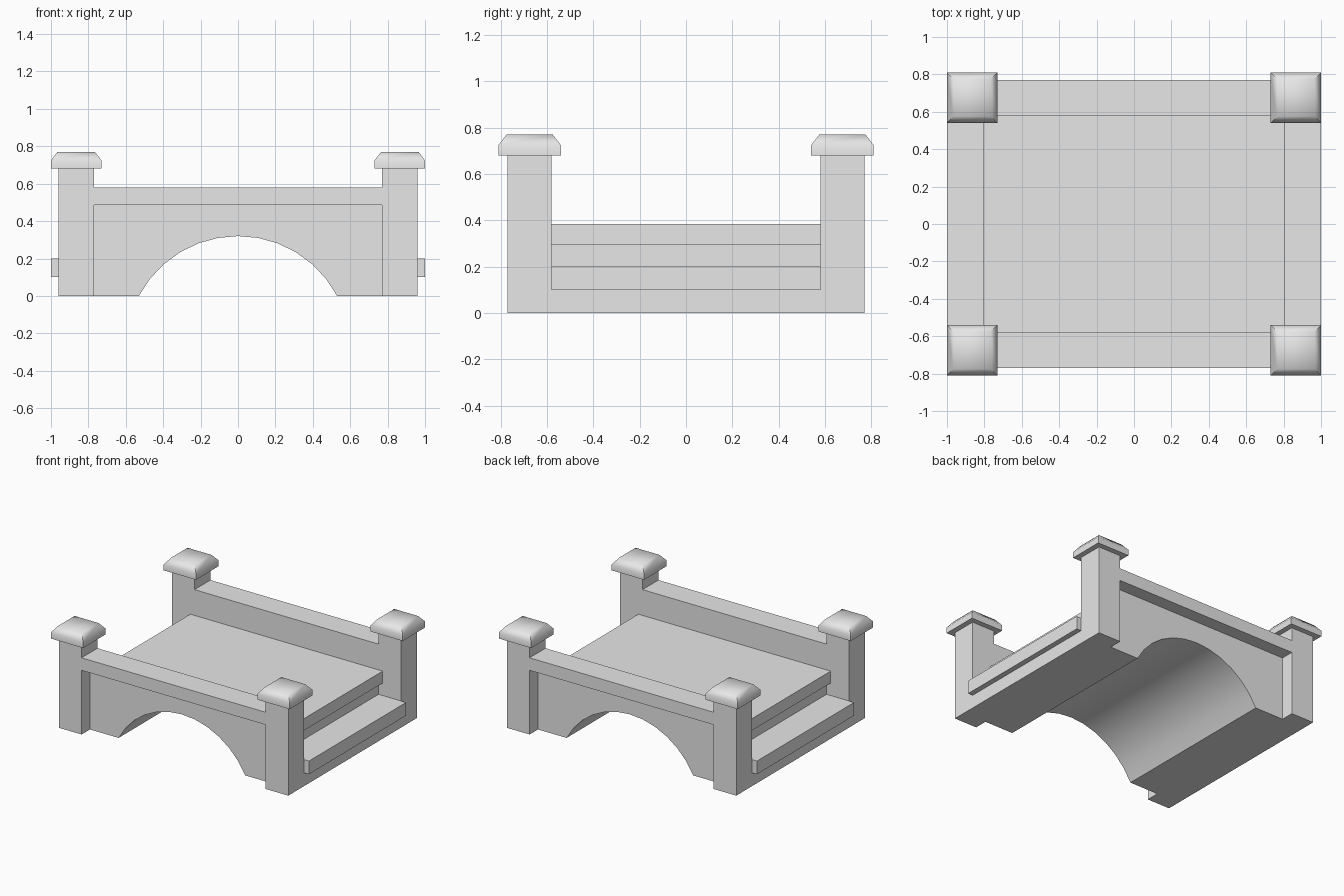
import bpy, bmesh, math

if "Cube" in bpy.data.objects:
    bpy.data.objects.remove(bpy.data.objects["Cube"], do_unlink=True)

stone = bpy.data.materials.new("grey stone")
stone.use_nodes = True
stone.diffuse_color = (0.8, 0.8, 0.8, 1)
stone.node_tree.nodes["Principled BSDF"].inputs["Base Color"].default_value = stone.diffuse_color


def finish(name, bm, smooth_angle=0):
    bmesh.ops.recalc_face_normals(bm, faces=bm.faces)
    mesh = bpy.data.meshes.new(name)
    bm.to_mesh(mesh)
    bm.free()
    mesh.materials.append(stone)
    obj = bpy.data.objects.new(name, mesh)
    bpy.context.collection.objects.link(obj)
    if smooth_angle:
        bpy.ops.object.select_all(action='DESELECT')
        obj.select_set(True)
        bpy.context.view_layer.objects.active = obj
        bpy.ops.object.shade_smooth_by_angle(angle=math.radians(smooth_angle))
    return obj


def box(name, x0, x1, y0, y1, z0, z1):
    bm = bmesh.new()
    bmesh.ops.create_cube(bm, size=1)
    for v in bm.verts:
        v.co = (x1 if v.co.x > 0 else x0, y1 if v.co.y > 0 else y0, z1 if v.co.z > 0 else z0)
    return finish(name, bm)


def extrude_profile(name, points, y0, y1):
    bm = bmesh.new()
    face = bm.faces.new([bm.verts.new((x, y0, z)) for x, z in points])
    out = bmesh.ops.extrude_face_region(bm, geom=[face])
    for v in out["geom"]:
        if isinstance(v, bmesh.types.BMVert):
            v.co.y = y1
    return finish(name, bm, 25)


# Arch opening, running from left foot to right foot
HALF_SPAN, RISE, SEGMENTS = 0.53, 0.32, 12
radius = (HALF_SPAN ** 2 + RISE ** 2) / (2 * RISE)
half_angle = math.asin(HALF_SPAN / radius)
arch = []
for i in range(SEGMENTS + 1):
    a = half_angle * (2 * i / SEGMENTS - 1)
    arch.append((radius * math.sin(a), RISE - radius + radius * math.cos(a)))


def over_arch(side):
    """Close the arch with an outer outline, given for the +x side from foot to top."""
    return arch + side + [(-x, z) for x, z in reversed(side)]


# Deck with overhanging steps at both ends
steps = [(0.96, 0), (0.96, 0.1), (1.0, 0.1), (1.0, 0.2),
         (0.77, 0.2), (0.77, 0.295), (0.805, 0.295), (0.805, 0.385)]
extrude_profile("deck_and_steps", over_arch(steps), -0.58, 0.58)

for s, side in ((-1, "front"), (1, "back")):
    # Recessed side wall below a projecting rail
    extrude_profile(side + "_wall", over_arch([(0.77, 0), (0.77, 0.485)]), s * 0.58, s * 0.67)
    y0, y1 = sorted((s * 0.58, s * 0.77))
    box(side + "_rail", -0.77, 0.77, y0, y1, 0.485, 0.58)

    for t, end in ((-1, "right"), (1, "left")):
        # Corner post
        x0, x1 = sorted((t * 0.77, t * 0.96))
        box(f"{side}_{end}_post", x0, x1, y0, y1, 0, 0.68)

        # Cap with sloped shoulders
        bm = bmesh.new()
        rings = []
        for half, z in ((0.135, 0.68), (0.135, 0.725), (0.1, 0.77)):
            rings.append([bm.verts.new((t * 0.865 + i * half, s * 0.675 + j * half, z))
                          for i, j in ((-1, -1), (1, -1), (1, 1), (-1, 1))])
        bm.faces.new(rings[0])
        bm.faces.new(rings[-1])
        for low, high in zip(rings, rings[1:]):
            for k in range(4):
                n = (k + 1) % 4
                bm.faces.new((low[k], low[n], high[n], high[k]))
        finish(f"{side}_{end}_cap", bm, 60)
